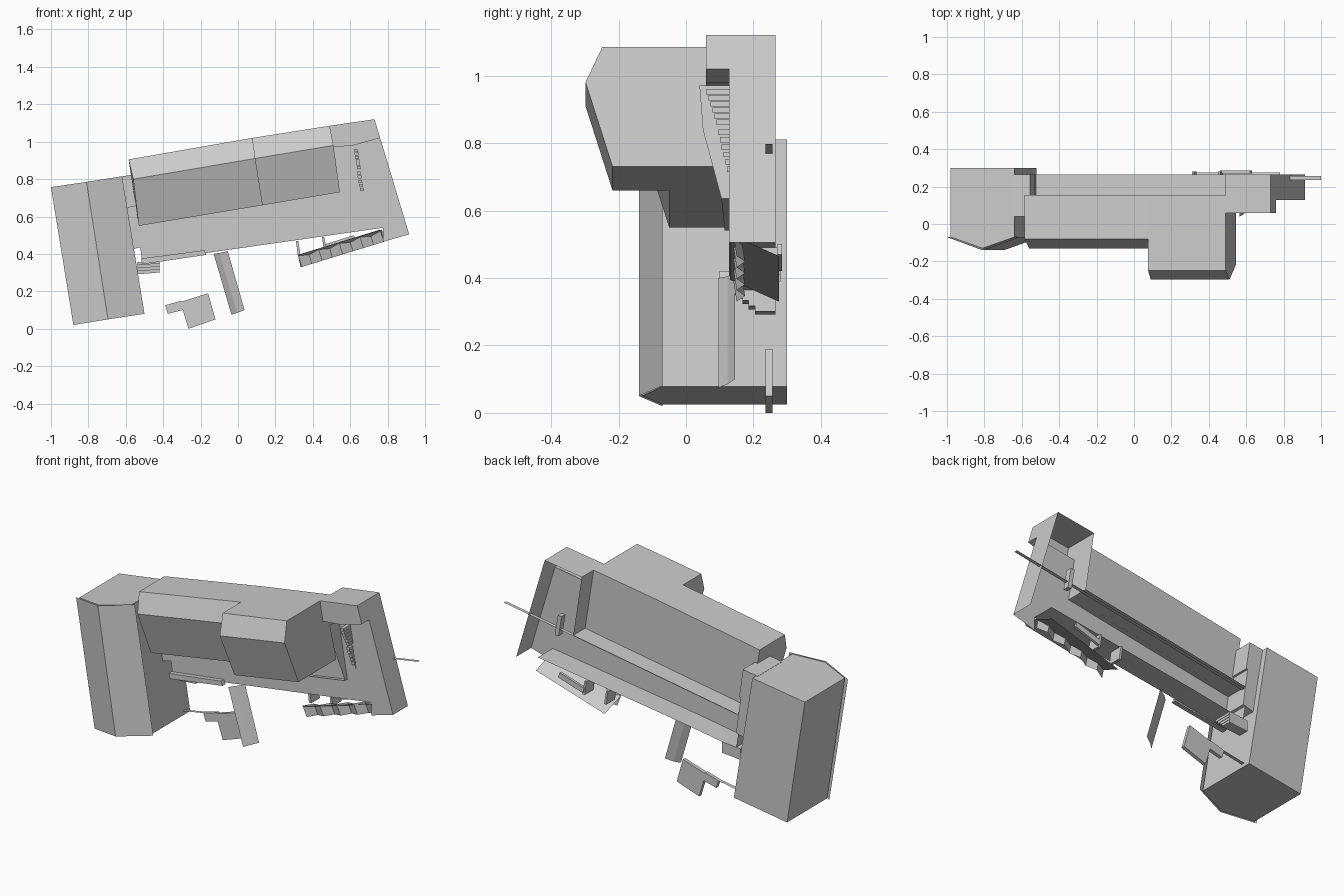
import bpy
import bmesh
from mathutils import Vector

if "Cube" in bpy.data.objects:
    bpy.data.objects.remove(bpy.data.objects["Cube"], do_unlink=True)

grey = bpy.data.materials.new("light grey")
grey.use_nodes = True
grey.diffuse_color = (0.6, 0.6, 0.6, 1)
grey.node_tree.nodes["Principled BSDF"].inputs["Base Color"].default_value = grey.diffuse_color


def finish(name, bm):
    bmesh.ops.recalc_face_normals(bm, faces=bm.faces)
    mesh = bpy.data.meshes.new(name)
    bm.to_mesh(mesh)
    bm.free()
    mesh.materials.append(grey)
    obj = bpy.data.objects.new(name, mesh)
    bpy.context.collection.objects.link(obj)
    return obj


def loft(name, first, last, solid=True):
    """Join two matching outlines; a solid is closed and capped."""
    bm = bmesh.new()
    a = [bm.verts.new(p) for p in first]
    b = [bm.verts.new(p) for p in last]
    count = len(a)
    for i in range(count if solid else count - 1):
        j = (i + 1) % count
        bm.faces.new((a[i], a[j], b[j], b[i]))
    if solid:
        bm.faces.new(a)
        bm.faces.new(b)
    return finish(name, bm)


def at_depth(outline, y):
    return [(x, y, z) for x, z in outline]


def prism(name, outline, front, back):
    return loft(name, at_depth(outline, front), at_depth(outline, back))


def wall(name, path, front, back):
    return loft(name, at_depth(path, front), at_depth(path, back), solid=False)


def panel(name, outline, y):
    bm = bmesh.new()
    bm.faces.new([bm.verts.new(p) for p in at_depth(outline, y)])
    return finish(name, bm)


def lerp(a, b, t):
    return tuple(Vector(a).lerp(Vector(b), t))


# Depth levels shared by several parts
BACK, WALL, DECK, TOWER = 0.265, 0.155, 0.127, 0.06

# Main hall: three stations, each given by its top, ridge and eave
left_end = [(-0.585, 0.905), (-0.56, 0.8), (-0.53, 0.55)]
middle = [(0.075, 1.02), (0.09, 0.91), (0.13, 0.66)]
right_end = [(0.49, 1.085), (0.51, 0.98), (0.545, 0.73)]


def hall_section(station, shift):
    top, ridge, eave = station
    depths = [(top, WALL), (top, -0.08 - shift), (ridge, -0.13 - shift),
              (eave, -0.05 - shift), (eave, WALL)]
    return [(x, y, z) for (x, z), y in depths]


for name, start, end, shift in (("hall_low", left_end, middle, 0),
                                ("hall_high", middle, right_end, 0.168)):
    loft(name, hall_section(start, shift), hall_section(end, shift))

# Side wing: pitched body with a slightly wider roof sheet
wing_top = [(-0.98, 0.3, 0.76), (-0.98, -0.07, 0.76), (-0.81, -0.13, 0.785),
            (-0.64, -0.07, 0.81), (-0.64, 0.3, 0.81)]
wing_base = [(-0.865, 0.3, 0.025), (-0.865, -0.07, 0.025), (-0.695, -0.13, 0.05),
             (-0.52, -0.07, 0.078), (-0.52, 0.3, 0.078)]
loft("wing_body", wing_top, wing_base)
loft("wing_roof",
     [(-1, -0.07, 0.757), (-0.81, -0.14, 0.785), (-0.62, -0.07, 0.815)],
     [(-0.88, -0.07, 0.02), (-0.695, -0.14, 0.05), (-0.5, -0.07, 0.08)], solid=False)

# Link between wing and hall
prism("link_block", [(-0.65, 0.81), (-0.555, 0.825), (-0.53, 0.66), (-0.62, 0.64)], 0.04, BACK)
prism("link_lower", [(-0.62, 0.64), (-0.54, 0.66), (-0.51, 0.44), (-0.58, 0.42)], DECK, BACK)

# Low deck, open at the back
tower_corner, tower_foot = (0.76, 1.02), (0.915, 0.505)
deck_edge = [(-0.56, 0.66), (-0.51, 0.35), (-0.17, 0.405), (0.775, 0.54)]
panel("deck_front", deck_edge + [(0.775, 0.465), tower_foot, tower_corner, (0.5, 0.98)], DECK)
wall("deck_underside", deck_edge, DECK, BACK)
wall("deck_ledge", [left_end[-1], right_end[-1]], DECK, BACK)

# Tower shell, open at the back
tower_top = [right_end[0], (0.73, 1.12), tower_corner]
step_inner = (0.615, 0.98)
panel("tower_front", tower_top + [step_inner, (0.505, 0.97)], TOWER)
wall("tower_rim", tower_top, TOWER, BACK)
wall("tower_step", [tower_corner, step_inner, (0.505, 0.97)], TOWER, DECK)
wall("tower_side", [tower_corner, tower_foot], DECK, BACK)
wall("tower_inner_side", [right_end[0], right_end[-1]], WALL, BACK)
prism("tower_inner_post", [(0.62, 0.82), (0.645, 0.82), (0.665, 0.7), (0.64, 0.7)], 0.23, BACK)

# Parapet that drops toward the deck
loft("parapet",
     [(0.565, 0.04, 0.97), (0.585, 0.05, 0.84), (0.62, 0.105, 0.635), (0.04, 0.115, 0.54)],
     [(0.565, DECK, 0.97), (0.585, DECK, 0.84), (0.62, DECK, 0.635), (0.04, DECK, 0.54)],
     solid=False)

# Two short flights of steps beside the parapet
for flight, start, end in (("upper", (0.63, 0.06, 0.96), (0.645, 0.09, 0.87)),
                           ("lower", (0.645, 0.095, 0.84), (0.665, 0.122, 0.73))):
    for i in range(6):
        x, y, z = lerp(start, end, i / 5)
        outline = [(x - 0.01, z), (x + 0.01, z), (x + 0.012, z - 0.016), (x - 0.008, z - 0.016)]
        prism(f"{flight}_step", outline, y, DECK)

# Folded canopy under the tower
folds = 9
upper, lower = [], []
for i in range(folds):
    depth = 0.14 + 0.025 * (i % 2)
    x, y, z = lerp((0.32, depth, 0.395), (0.76, depth, 0.53), i / (folds - 1))
    upper.append((x, y, z))
    lower.append((x + 0.02, y + 0.01, z - 0.065))
loft("canopy_front", upper, lower, solid=False)
loft("canopy_slope", [(0.32, 0.13, 0.395), (0.77, 0.13, 0.53)],
     [(0.335, 0.275, 0.33), (0.78, 0.275, 0.465)], solid=False)
for x, z in ((0.31, 0.47), (0.45, 0.49)):
    prism("canopy_hanger", [(x, z), (x + 0.012, z), (x + 0.025, z - 0.08), (x + 0.01, z - 0.08)],
          0.2, 0.28)
prism("canopy_back_plate", [(0.46, 0.45), (0.62, 0.5), (0.63, 0.47), (0.47, 0.42)], 0.27, 0.285)

# Long thin rail along the back of the deck
rail_front, rail_back = 0.236, 0.257
wall("back_rail", [(-0.56, 0.537), (1, 0.797)], rail_front, rail_back)

# Folded leg below the deck
loft("folded_leg",
     [(-0.13, 0.097, 0.4), (-0.1, 0.123, 0.405), (-0.055, 0.145, 0.415)],
     [(-0.035, 0.097, 0.075), (-0.005, 0.123, 0.085), (0.035, 0.145, 0.1)], solid=False)

# Free-standing notched plate and its tie to the wing
prism("ground_plate",
      [(-0.39, 0.125), (-0.305, 0.15), (-0.3, 0.145), (-0.16, 0.19), (-0.12, 0.05),
       (-0.265, 0), (-0.295, 0.1), (-0.375, 0.08)], rail_front, rail_back)
wall("plate_tie", [(-0.53, 0.1), (-0.39, 0.125)], rail_front, rail_back)

# Curb and small steps beside the wing
prism("curb", [(-0.52, 0.375), (-0.18, 0.42), (-0.17, 0.395), (-0.51, 0.345)], 0.1, DECK)
for i in range(4):
    top = 0.365 - 0.016 * i
    prism("side_step", [(-0.54, top - 0.01), (-0.42, top), (-0.418, top - 0.016), (-0.538, top - 0.026)],
          0.15 + 0.018 * i, BACK)
